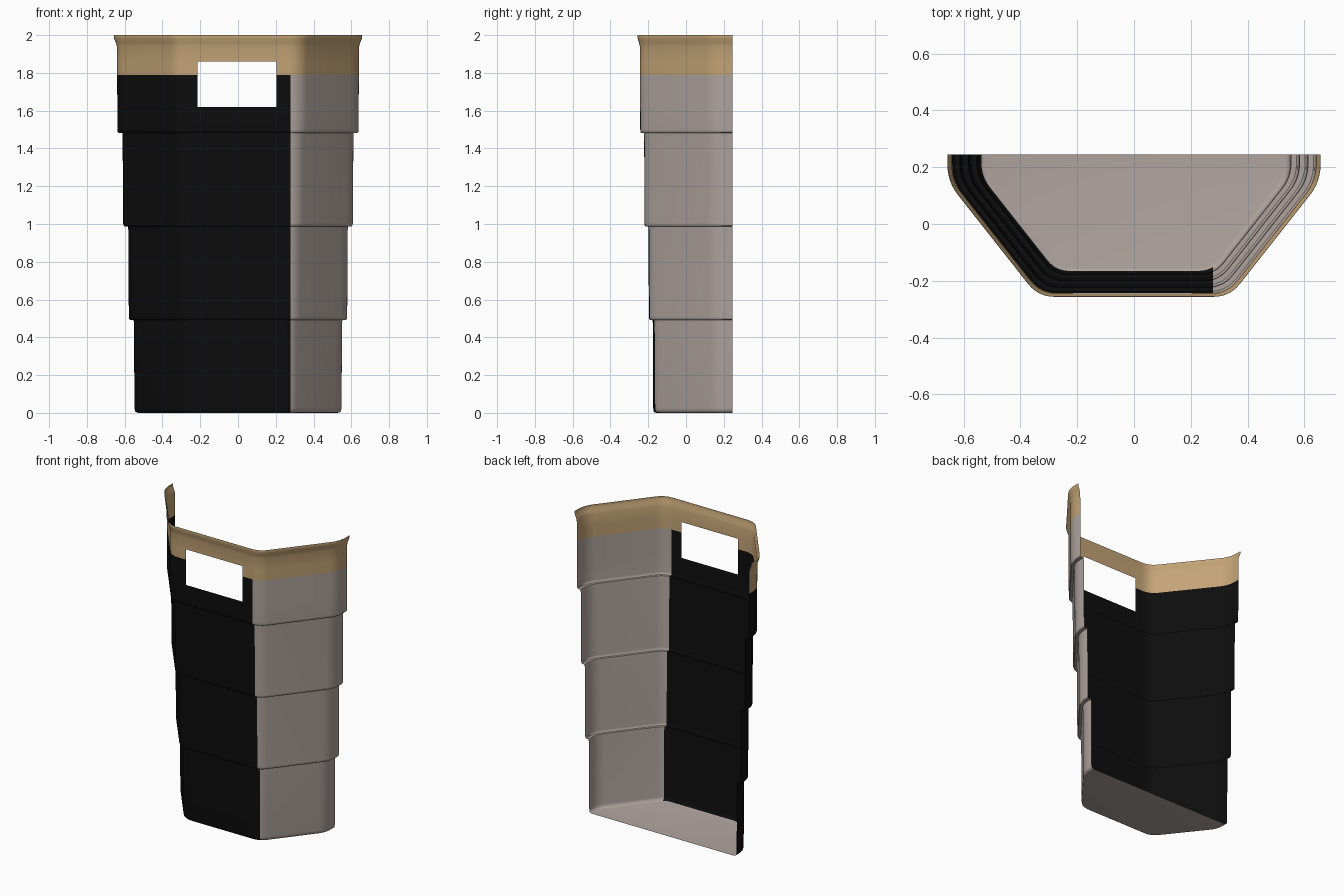
import bpy, bmesh, math
from mathutils import Vector

cube = bpy.data.objects.get("Cube")
if cube:
    bpy.data.objects.remove(cube, do_unlink=True)


def make_material(name, rgb):
    mat = bpy.data.materials.new(name)
    mat.use_nodes = True
    mat.diffuse_color = (*rgb, 1)
    bsdf = mat.node_tree.nodes["Principled BSDF"]
    bsdf.inputs["Base Color"].default_value = (*rgb, 1)
    bsdf.inputs["Roughness"].default_value = 0.7
    return mat


BACK = 0.245       # open back plane
BASE = 0.55        # half width that the plan is drawn for
SPLIT = 0.278      # black to the right of this, grey to the left
BAND = 1.79        # underside of the tan band
WINDOW = (-0.215, 0.205, 1.62, 1.86)


def rounded(prev, corner, nxt, radius, steps=6):
    """Quadratic fillet between two straight walls."""
    a = corner + (prev - corner).normalized() * radius
    b = corner + (nxt - corner).normalized() * radius
    ts = [i / steps for i in range(steps + 1)]
    return [a * (1 - t) ** 2 + corner * 2 * t * (1 - t) + b * t * t for t in ts]


# Plan: half of a long octagon with soft corners, mirrored in x
end = Vector((BASE, BACK))
side = Vector((BASE, 0.165))
front = Vector((0.282, -0.175))
half = [end] + rounded(end, side, front, 0.05) \
    + rounded(side, front, Vector((0, -0.175)), 0.05)
plan = half + [Vector((-p.x, p.y)) for p in reversed(half)]

# Vertical profile as (half width, height): floor edge, four tiers, flared rim
profile = [(0.525, 0), (0.537, 0.002), (0.545, 0.009), (0.548, 0.025)]
for tier in range(1, 4):
    z = 0.49 * tier + 0.01 * (tier - 1) / 2
    w = 0.548 + 0.03 * tier
    profile += [(w - 0.027, z - 0.015), (w - 0.025, z + 0.003), (w - 0.006, z + 0.003),
                (w - 0.001, z + 0.008), (w, z + 0.02)]
profile += [(0.641, 1.94), (0.647, 1.96), (0.655, 1.98), (0.657, 1.99), (0.656, 2.0)]

bm = bmesh.new()
rings = []
for width, z in profile:
    s = width / BASE
    rings.append([bm.verts.new((p.x * s, BACK + (p.y - BACK) * s, z)) for p in plan])

# Floor and lofted wall
floor = bm.faces.new(rings[0])
for low, high in zip(rings, rings[1:]):
    for i in range(len(plan) - 1):
        bm.faces.new((low[i + 1], low[i], high[i], high[i + 1]))
bmesh.ops.recalc_face_normals(bm, faces=bm.faces)
if floor.normal.z > 0:
    bmesh.ops.reverse_faces(bm, faces=bm.faces)

# Cut along the colour borders and the window edges
x0, x1, z0, z1 = WINDOW
cuts = [((x, 0, 0), (1, 0, 0)) for x in (x0, x1, SPLIT)]
cuts += [((0, 0, z), (0, 0, 1)) for z in (z0, z1, BAND)]
for point, normal in cuts:
    walls = [f for f in bm.faces if f.calc_center_median().z > 0.001]
    geom = set(walls)
    for f in walls:
        geom.update(f.edges)
        geom.update(f.verts)
    bmesh.ops.bisect_plane(bm, geom=list(geom), plane_co=point, plane_no=normal, dist=1e-5)

# Window opening in the front wall
hole = []
for f in bm.faces:
    c = f.calc_center_median()
    if x0 < c.x < x1 and z0 < c.z < z1 and c.y < -0.1:
        hole.append(f)
bmesh.ops.delete(bm, geom=hole, context="FACES")

# Colours by height and side
for f in bm.faces:
    c = f.calc_center_median()
    f.smooth = True
    if c.z > BAND:
        f.material_index = 2
    elif c.x < SPLIT and c.z > 0.004:
        f.material_index = 1
    else:
        f.material_index = 0

mesh = bpy.data.meshes.new("tiered_half_bin")
bm.to_mesh(mesh)
bm.free()
for mat in (make_material("warm grey", (0.43, 0.37, 0.34)),
            make_material("black", (0.004, 0.004, 0.004)),
            make_material("tan", (0.55, 0.37, 0.18))):
    mesh.materials.append(mat)
bin_obj = bpy.data.objects.new("tiered_half_bin", mesh)
bpy.context.scene.collection.objects.link(bin_obj)
bpy.context.view_layer.objects.active = bin_obj
bin_obj.select_set(True)
bpy.ops.object.shade_smooth_by_angle(angle=math.radians(40))
